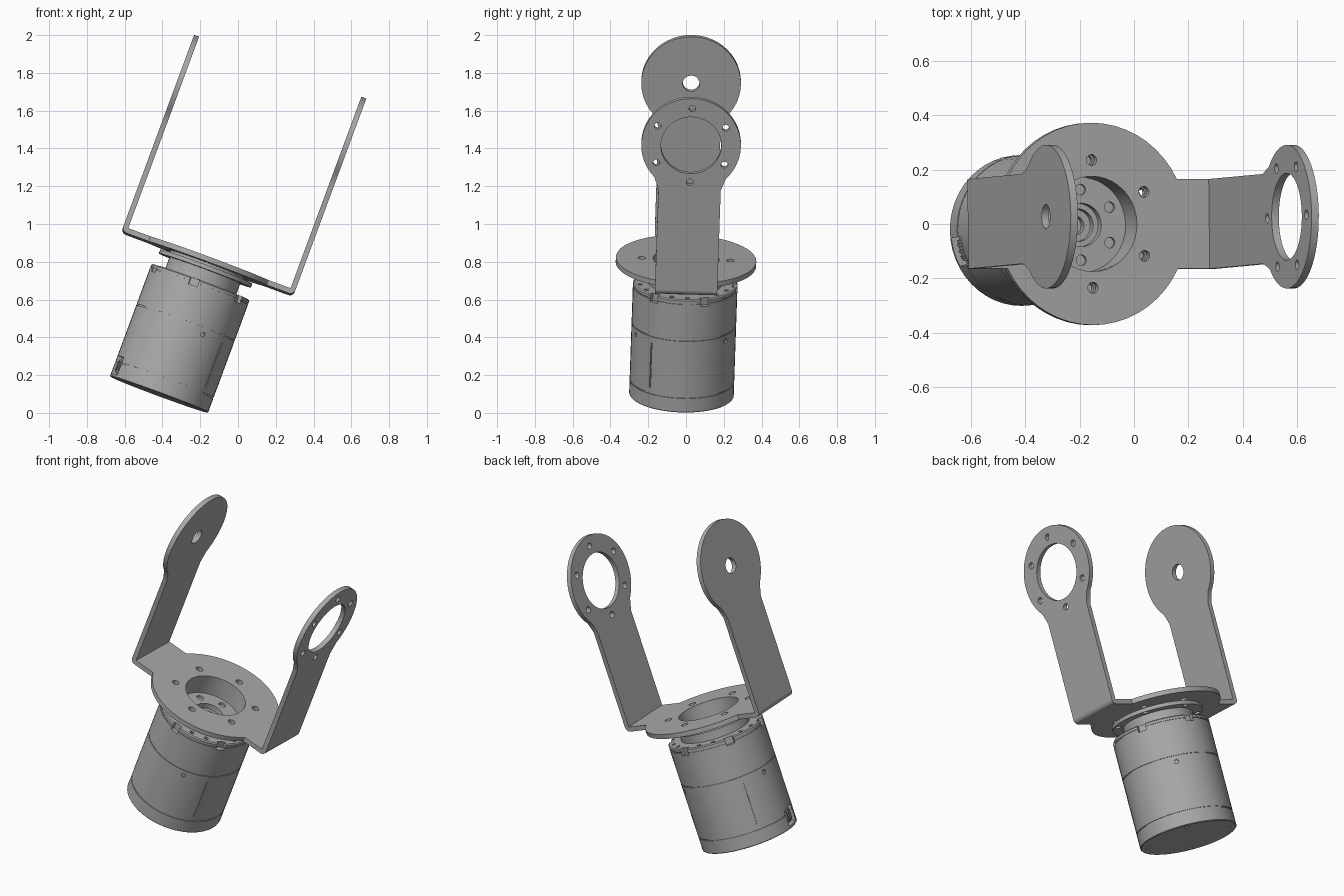
import bpy, bmesh
from math import sin, cos, asin, radians, degrees, pi
from mathutils import Matrix, Vector

if "Cube" in bpy.data.objects:
    bpy.data.objects.remove(bpy.data.objects["Cube"])

grey = bpy.data.materials.new("plain grey")
grey.use_nodes = True
GREY = (0.40, 0.40, 0.40, 1)
grey.diffuse_color = GREY
grey.node_tree.nodes["Principled BSDF"].inputs["Base Color"].default_value = GREY

# whole assembly leans about the centre of the bracket plate
LEAN = (Matrix.Translation((-0.158, 0, 0.801))
        @ Matrix.Rotation(radians(20.3), 4, 'Y')
        @ Matrix.Rotation(radians(-1.85), 4, 'X'))
TOP = -0.115       # motor top
BOTTOM = -0.751    # motor bottom
R = 0.277          # motor radius
T = 0.028          # sheet thickness
SPAN = 0.458       # inner half distance between arms
HALF = 0.165       # half width of arms


def polar(r, deg):
    return (r * cos(radians(deg)), r * sin(radians(deg)))


def arc(r, a, b, n, cx=0, cy=0):
    pts = [polar(r, a + (b - a) * i / n) for i in range(n + 1)]
    return [(cx + x, cy + y) for x, y in pts]


def ring(r, count, start=0):
    return [polar(r, start + 360 * i / count) for i in range(count)]


def finish(bm, name, matrix=Matrix()):
    bmesh.ops.recalc_face_normals(bm, faces=bm.faces)
    me = bpy.data.meshes.new(name)
    bm.to_mesh(me)
    bm.free()
    ob = bpy.data.objects.new(name, me)
    bpy.context.scene.collection.objects.link(ob)
    ob.matrix_world = LEAN @ matrix
    me.materials.append(grey)
    return ob


def drill(bm, x, y, r, z0, z1, seg=16):
    m = Matrix.Translation((x, y, (z0 + z1) / 2))
    bmesh.ops.create_cone(bm, cap_ends=True, segments=seg, radius1=r, radius2=r,
                          depth=z1 - z0, matrix=m)


def radial(angle, r, z):
    return Matrix.Rotation(radians(angle), 4, 'Z') @ Matrix.Translation((r, 0, z))


def block(bm, angle, r, z, size):
    m = radial(angle, r, z) @ Matrix.Diagonal((*size, 1))
    bmesh.ops.create_cube(bm, size=1, matrix=m)


def cut(ob, cutter_bm, matrix=Matrix()):
    cutter = finish(cutter_bm, "cutter", matrix)
    cutter.hide_render = True
    mod = ob.modifiers.new("cut", 'BOOLEAN')
    mod.operation, mod.solver, mod.object = 'DIFFERENCE', 'EXACT', cutter
    bpy.context.view_layer.update()
    deps = bpy.context.evaluated_depsgraph_get()
    me = bpy.data.meshes.new_from_object(ob.evaluated_get(deps))
    ob.modifiers.clear()
    ob.data = me
    bpy.data.objects.remove(cutter)


def sheet(name, outline, thick, holes=(), matrix=Matrix()):
    bm = bmesh.new()
    face = bm.faces.new([bm.verts.new((x, y, 0)) for x, y in outline])
    ext = bmesh.ops.extrude_face_region(bm, geom=[face])
    moved = [v for v in ext["geom"] if isinstance(v, bmesh.types.BMVert)]
    bmesh.ops.translate(bm, verts=moved, vec=(0, 0, thick))
    ob = finish(bm, name, matrix)
    if holes:
        c = bmesh.new()
        for x, y, r in holes:
            drill(c, x, y, r, -0.02, thick + 0.02, 40 if r > 0.1 else 20)
        cut(ob, c, matrix)
    return ob


def lathe(name, profile, seg=48):
    bm = bmesh.new()
    vs = [bm.verts.new((r, 0, z)) for r, z in profile]
    edges = [bm.edges.new(p) for p in zip(vs, vs[1:])]
    bmesh.ops.spin(bm, geom=vs + edges, axis=(0, 0, 1), cent=(0, 0, 0),
                   angle=2 * pi, steps=seg, use_duplicate=False)
    bmesh.ops.remove_doubles(bm, verts=bm.verts, dist=1e-5)
    return finish(bm, name)


# bracket plate: round disc with a straight strip running to both arms
DISC = 0.372
a = degrees(asin(HALF / DISC))
outline = ([(SPAN, -HALF), (SPAN, HALF)] + arc(DISC, a, 180 - a, 18)
           + [(-SPAN, HALF), (-SPAN, -HALF)] + arc(DISC, 180 + a, 360 - a, 18))
sheet("bracket_plate", outline, T,
      [(0, 0, 0.175)] + [(x, y, 0.02) for x, y in ring(0.235, 6, 30)],
      Matrix.Translation((0, 0, -T / 2)))

# upright arms with round heads, joined to the plate by rounded bends
HEAD_Z, HEAD_R = 0.836, 0.264
arm = ([(-HALF, T / 2), (HALF, T / 2), (HALF, HEAD_Z - 0.25)]
       + arc(HEAD_R, -44, 224, 36, 0, HEAD_Z) + [(-HALF, HEAD_Z - 0.25)])
upright = Matrix(((0, 0, 1, 0), (1, 0, 0, 0), (0, 1, 0, 0), (0, 0, 0, 1)))
ring_holes = [(0, HEAD_Z, 0.16)] + [(x, HEAD_Z + y, 0.018) for x, y in ring(0.208, 6, 30)]
for name, side, x0, holes in (("left", 1, SPAN, ring_holes),
                              ("right", -1, -SPAN - T, [(0, HEAD_Z, 0.045)])):
    sheet(name + "_arm", arm, T, holes, Matrix.Translation((x0, 0, 0)) @ upright)
    bend = [(side * SPAN, T / 2)] + [(side * x, y) for x, y in arc(T, 0, -90, 6, SPAN, T / 2)]
    sheet(name + "_bend", bend, 2 * HALF, (),
          Matrix.Translation((0, HALF, 0)) @ Matrix.Rotation(pi / 2, 4, 'X'))

# motor body with thin seam grooves and an open well in the top
profile = [(0, BOTTOM), (R - 0.004, BOTTOM), (R, BOTTOM + 0.004)]
for seam in (-0.668, -0.346, -0.138):
    profile += [(R, seam - 0.003), (R - 0.005, seam - 0.003),
                (R - 0.005, seam + 0.003), (R, seam + 0.003)]
profile += [(R, TOP - 0.006), (R - 0.006, TOP), (0.19, TOP), (0.19, -0.25), (0, -0.25)]
motor = lathe("motor_body", profile)

c = bmesh.new()
for k in range(6):                                   # rim notches and screw holes
    angle = 23 + 60 * k
    block(c, angle, R, TOP - 0.015, (0.05, 0.05, 0.05))
    for step in (20, 40):
        drill(c, *polar(0.245, angle + step), 0.012, TOP - 0.03, TOP + 0.02, 12)
for angle in (-67, 53, 173):                         # small side screws
    m = radial(angle, R, -0.38) @ Matrix.Rotation(pi / 2, 4, 'Y')
    bmesh.ops.create_cone(c, cap_ends=True, segments=5, radius1=0.014,
                          radius2=0.014, depth=0.02, matrix=m)
for angle in (-38, 142):                             # upright slits
    block(c, angle, R, -0.51, (0.012, 0.008, 0.25))
block(c, 197, R, -0.685, (0.07, 0.11, 0.1))          # connector pocket
for x, y in ring(0.235, 4, 45):                      # bottom screw holes
    drill(c, x, y, 0.014, BOTTOM - 0.02, BOTTOM + 0.015, 12)
cut(motor, c)

# connector sitting in its pocket
bm = bmesh.new()
block(bm, 197, 0.248, -0.685, (0.02, 0.08, 0.07))
for k in range(3):
    block(bm, 197 + (k - 1) * 5, 0.261, -0.685, (0.014, 0.01, 0.05))
finish(bm, "connector")

# output flange: neck, rim and stepped recess
flange = lathe("output_flange", [
    (0, -0.24), (0.188, -0.24), (0.188, -0.113), (0.2, -0.113), (0.2, -0.05),
    (0.26, -0.05), (0.26, -0.028), (0.21, -0.028), (0.21, -T / 2), (0.175, -T / 2),
    (0.175, -0.107), (0.08, -0.107), (0.08, -0.14), (0.06, -0.14), (0.06, -0.17),
    (0.035, -0.17), (0.035, -0.2), (0, -0.2)])
c = bmesh.new()
for x, y in ring(0.235, 6, 30):
    drill(c, x, y, 0.018, -0.06, -0.02)
for x, y in ring(0.13, 6, 30):
    drill(c, x, y, 0.02, -0.12, -0.09)
cut(flange, c)

# smooth round walls, crisp edges
bpy.ops.object.select_all(action='DESELECT')
parts = [o for o in bpy.context.scene.objects
         if o.type == 'MESH' and grey.name in o.data.materials]
for o in parts:
    o.select_set(True)
bpy.context.view_layer.objects.active = parts[0]
bpy.ops.object.shade_smooth_by_angle(angle=radians(30))
